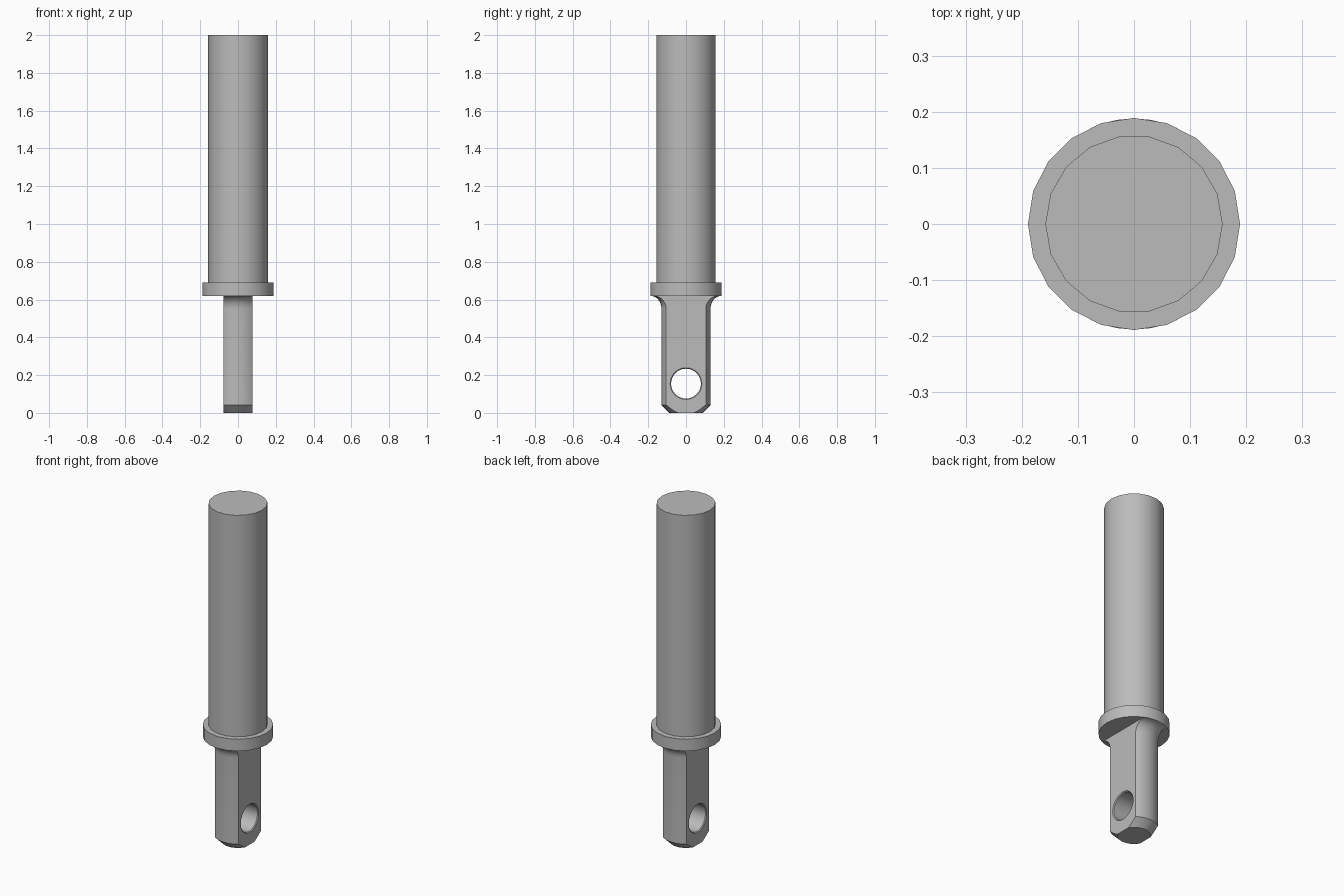
import bpy, bmesh, math
from mathutils import Vector

cube = bpy.data.objects.get("Cube")
if cube:
    bpy.data.objects.remove(cube, do_unlink=True)

steel = bpy.data.materials.new("grey_steel")
steel.use_nodes = True
GREY = (0.5, 0.5, 0.5, 1)
steel.diffuse_color = GREY
steel.node_tree.nodes["Principled BSDF"].inputs["Base Color"].default_value = GREY

HALF = 0.077          # half thickness of the flattened tang
HOLE_Z, HOLE_R = 0.155, 0.079


def lathe(name, profile, sides, axis="Z", slab=None):
    """Revolve (radius, height) points; optionally trim to |x| < slab."""
    bm = bmesh.new()
    pts = [(0, profile[0][1])] + profile + [(0, profile[-1][1])]
    verts = [bm.verts.new((r, 0, h)) for r, h in pts]
    edges = [bm.edges.new(pair) for pair in zip(verts, verts[1:])]
    bmesh.ops.spin(bm, geom=verts + edges, cent=(0, 0, 0), axis=(0, 0, 1),
                   angle=math.tau, steps=sides, use_merge=False)
    bmesh.ops.remove_doubles(bm, verts=bm.verts, dist=1e-5)
    # Merge each cap fan into one flat face
    bmesh.ops.dissolve_limit(bm, angle_limit=0.001, verts=bm.verts, edges=bm.edges)
    if slab:
        for s in (-1, 1):
            geom = bm.verts[:] + bm.edges[:] + bm.faces[:]
            cut = bmesh.ops.bisect_plane(bm, geom=geom, plane_co=(s * slab, 0, 0),
                                         plane_no=(s, 0, 0), clear_outer=True)
            rim = [e for e in cut["geom_cut"] if isinstance(e, bmesh.types.BMEdge)]
            bmesh.ops.holes_fill(bm, edges=rim, sides=0)
    if axis == "X":
        for v in bm.verts:
            v.co = Vector((v.co.z, v.co.y, -v.co.x))
    bmesh.ops.recalc_face_normals(bm, faces=bm.faces)
    mesh = bpy.data.meshes.new(name)
    bm.to_mesh(mesh)
    bm.free()
    mesh.materials.append(steel)
    obj = bpy.data.objects.new(name, mesh)
    bpy.context.collection.objects.link(obj)
    return obj


def activate(obj):
    bpy.ops.object.select_all(action="DESELECT")
    obj.select_set(True)
    bpy.context.view_layer.objects.active = obj


# Shaft and collar
shaft = lathe("shaft", [(0.158, 0.69), (0.158, 2.0)], 18)
collar = lathe("collar", [(0.189, 0.62), (0.189, 0.69)], 20)

# Tang: chamfered foot, straight body, fillet flaring into the collar
fillet = []
for i in range(9):
    a = math.pi / 2 * i / 8
    fillet.append((0.188 - 0.058 * math.cos(a), 0.55 + 0.07 * math.sin(a)))
tang = lathe("tang", [(0.088, 0), (0.13, 0.042)] + fillet, 40, slab=HALF)

# Cross hole with lightly chamfered rims
lip = 0.005
hole = lathe("hole_cutter", [(HOLE_R + 2 * lip, -HALF - lip), (HOLE_R, lip - HALF),
                             (HOLE_R, HALF - lip), (HOLE_R + 2 * lip, HALF + lip)],
             32, axis="X")
hole.location.z = HOLE_Z
hole.hide_render = True
activate(tang)
drill = tang.modifiers.new("drill", "BOOLEAN")
drill.operation = "DIFFERENCE"
drill.solver = "EXACT"
drill.object = hole
bpy.context.view_layer.update()
bpy.ops.object.modifier_apply(modifier=drill.name)
bpy.data.objects.remove(hole, do_unlink=True)

for part in (shaft, collar, tang):
    activate(part)
    bpy.ops.object.shade_smooth_by_angle(angle=math.radians(30))
